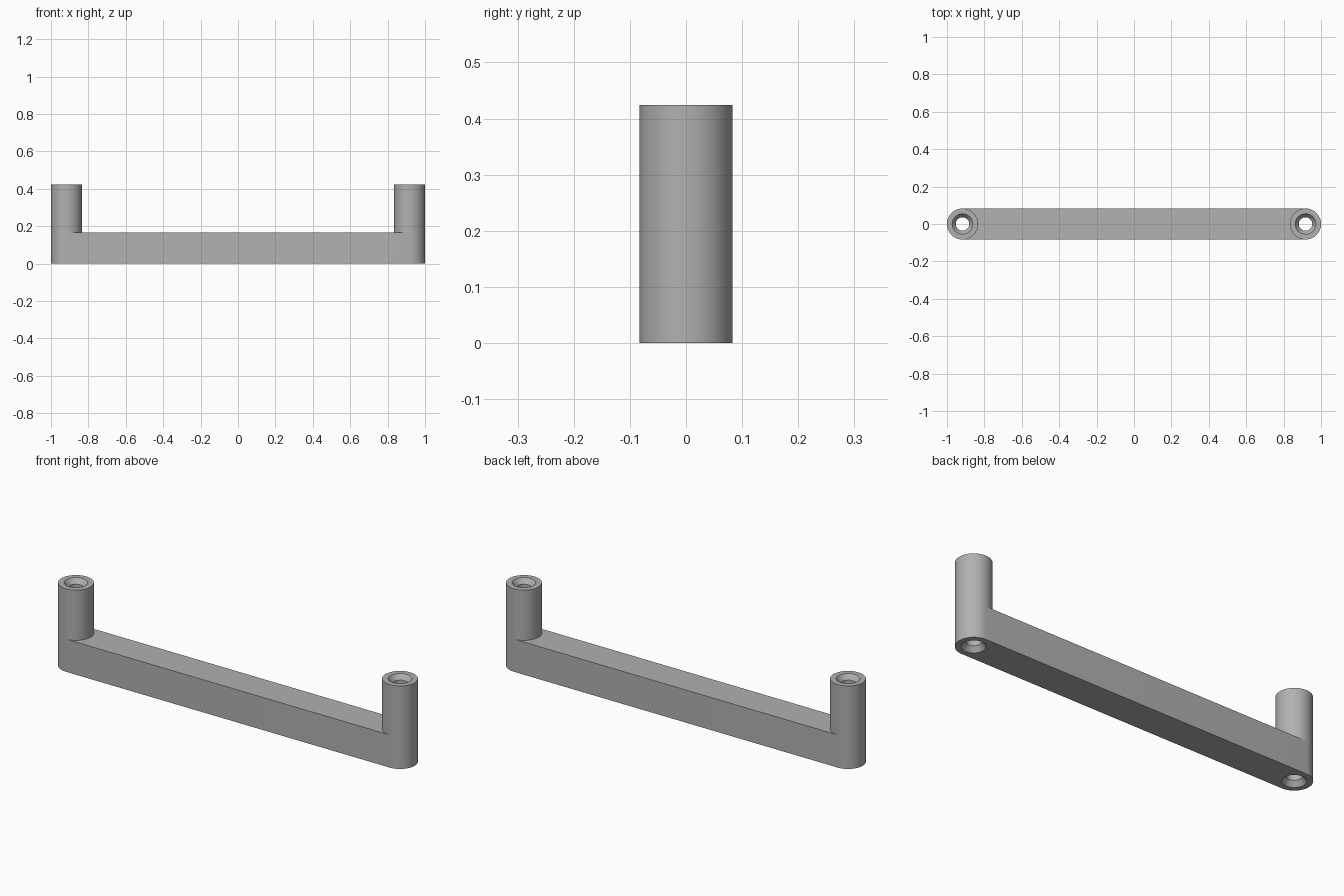
import bpy, bmesh, math

if "Cube" in bpy.data.objects:
    bpy.data.objects.remove(bpy.data.objects["Cube"])

R, HOLE, MOUTH = 0.083, 0.036, 0.055      # outer, bore and countersink radii
BAR_H, TOP, SINK = 0.167, 0.424, 0.025    # bar height, post top, countersink depth
CX = 1.0 - R                              # post centre
N = 64

grey = bpy.data.materials.new("grey")
grey.diffuse_color = (0.44, 0.44, 0.44, 1)
grey.use_nodes = True
grey.node_tree.nodes["Principled BSDF"].inputs["Base Color"].default_value = grey.diffuse_color


def finish(bm, name, x=0.0):
    bmesh.ops.recalc_face_normals(bm, faces=bm.faces)
    me = bpy.data.meshes.new(name)
    bm.to_mesh(me)
    bm.free()
    me.materials.append(grey)
    ob = bpy.data.objects.new(name, me)
    ob.location.x = x
    bpy.context.collection.objects.link(ob)
    return ob


def lathe(name, profile, x, capped=False):
    bm = bmesh.new()
    rings = [[bm.verts.new((r * math.cos(2 * math.pi * i / N),
                            r * math.sin(2 * math.pi * i / N), z))
              for i in range(N)] for r, z in profile]
    for a, b in zip(rings, rings[1:]):
        for i in range(N):
            j = (i + 1) % N
            bm.faces.new((a[i], a[j], b[j], b[i]))
    if capped:
        bm.faces.new(rings[0])
        bm.faces.new(rings[-1])
    else:
        # open tubes need their outward direction set explicitly
        pass
    return finish(bm, name, x)


def smooth(ob):
    bpy.ops.object.select_all(action='DESELECT')
    ob.select_set(True)
    bpy.context.view_layer.objects.active = ob
    bpy.ops.object.shade_smooth_by_angle(angle=math.radians(30))


# Bar with round ends
bm = bmesh.new()
outline = []
for side, start in ((1, -math.pi / 2), (-1, math.pi / 2)):
    for i in range(N // 2 + 1):
        a = start + math.pi * i / (N // 2)
        outline.append(bm.verts.new((side * CX + R * math.cos(a), R * math.sin(a), 0)))
base = bm.faces.new(outline)
ext = bmesh.ops.extrude_face_region(bm, geom=[base])
bmesh.ops.translate(bm, vec=(0, 0, BAR_H),
                    verts=[g for g in ext["geom"] if isinstance(g, bmesh.types.BMVert)])
bar = finish(bm, "bar")

for side, label in ((-1, "left"), (1, "right")):
    # Hollow post with a countersunk mouth
    post = lathe(label + "_post", [(R, BAR_H), (R, TOP), (MOUTH, TOP),
                                   (HOLE, TOP - SINK), (HOLE, BAR_H)], side * CX)
    smooth(post)
    # Bore through the bar, countersunk underneath
    slope = (MOUTH - HOLE) / SINK
    cutter = lathe(label + "_bore_cutter",
                   [(MOUTH + slope * 0.01, -0.01), (HOLE, SINK), (HOLE, BAR_H + 0.05)],
                   side * CX, capped=True)
    cutter.hide_render = True
    cutter.hide_viewport = True
    cut = bar.modifiers.new(label + "_bore", 'BOOLEAN')
    cut.operation = 'DIFFERENCE'
    cut.solver = 'EXACT'
    cut.object = cutter
smooth(bar)
